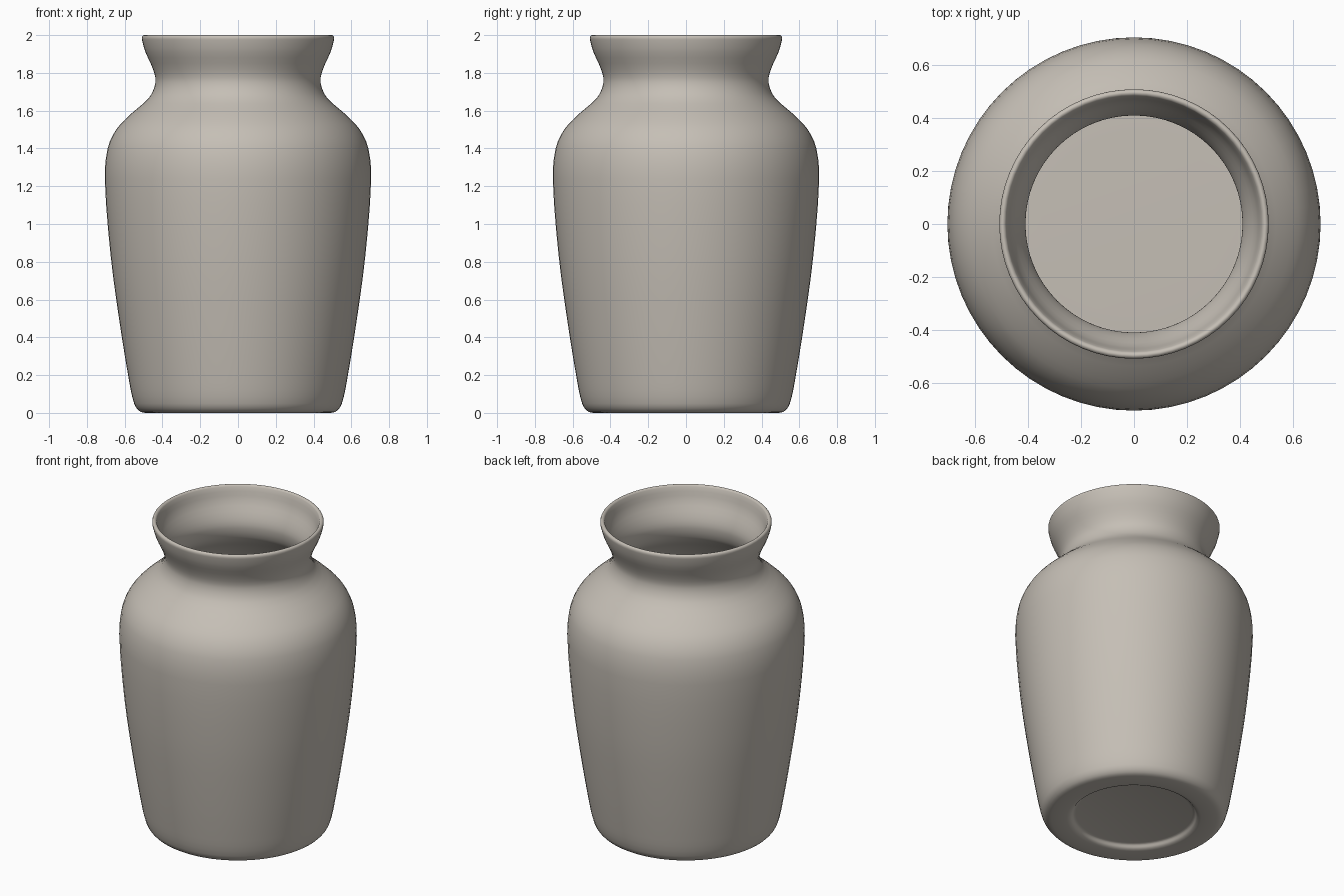
import bpy
import bmesh
import math
from mathutils import Vector

cube = bpy.data.objects.get("Cube")
if cube:
    bpy.data.objects.remove(cube, do_unlink=True)

SIDES = 64
STEPS = 3


def make_material(name, rgb):
    mat = bpy.data.materials.new(name)
    mat.use_nodes = True
    color = (*rgb, 1.0)
    mat.diffuse_color = color
    mat.node_tree.nodes["Principled BSDF"].inputs["Base Color"].default_value = color
    return mat


def smooth_path(points, steps):
    """Catmull-Rom curve through (radius, height) points."""
    pts = [Vector(p) for p in points]
    pts = [pts[0]] + pts + [pts[-1]]
    path = []
    for a, b, c, d in zip(pts, pts[1:], pts[2:], pts[3:]):
        # Tangents scaled to the span, so uneven spacing does not overshoot
        span = (c - b).length
        m0 = (c - a).normalized() * span
        m1 = (d - b).normalized() * span
        for i in range(steps):
            t = i / steps
            path.append(b * (2*t**3 - 3*t**2 + 1) + m0 * (t**3 - 2*t**2 + t)
                        + c * (3*t**2 - 2*t**3) + m1 * (t**3 - t**2))
    return path + [pts[-1]]


def lathe(name, path, mat):
    """Revolve a path around z and close both ends with a flat disc."""
    bm = bmesh.new()
    rings = []
    for r, z in path:
        rings.append([bm.verts.new((r * math.cos(k * math.tau / SIDES),
                                    r * math.sin(k * math.tau / SIDES), z))
                      for k in range(SIDES)])
    for low, high in zip(rings, rings[1:]):
        for k in range(SIDES):
            n = (k + 1) % SIDES
            bm.faces.new((low[k], low[n], high[n], high[k]))
    bm.faces.new(rings[0][::-1])
    bm.faces.new(rings[-1])
    mesh = bpy.data.meshes.new(name)
    bm.to_mesh(mesh)
    bm.free()
    mesh.materials.append(mat)
    obj = bpy.data.objects.new(name, mesh)
    bpy.context.collection.objects.link(obj)
    bpy.ops.object.select_all(action="DESELECT")
    obj.select_set(True)
    bpy.context.view_layer.objects.active = obj
    bpy.ops.object.shade_smooth_by_angle(angle=math.radians(40))
    return obj


clay = make_material("warm grey clay", (0.56, 0.52, 0.465))

# Recessed foot
foot = [(0.345, 0.03), (0.36, 0.025), (0.375, 0.008), (0.4, 0.0)]
# Outer wall: base, belly, shoulder, neck
outer = [(0.49, 0.0), (0.525, 0.012), (0.55, 0.05), (0.575, 0.16), (0.63, 0.5),
         (0.675, 0.84), (0.705, 1.24), (0.69, 1.4), (0.645, 1.5), (0.57, 1.58),
         (0.47, 1.67), (0.437, 1.75), (0.45, 1.82), (0.49, 1.91)]
# Rounded lip
lip = [(0.508, 1.975), (0.507, 1.993), (0.495, 2.0), (0.483, 1.99)]
# Inner wall down to the floor
inner = [(0.462, 1.91), (0.422, 1.82), (0.41, 1.75), (0.44, 1.66), (0.54, 1.57),
         (0.615, 1.485), (0.66, 1.39), (0.675, 1.24), (0.645, 0.84), (0.6, 0.5),
         (0.545, 0.16), (0.52, 0.08), (0.48, 0.06), (0.35, 0.06)]

lathe("vase", smooth_path(foot + outer + lip + inner, STEPS), clay)
